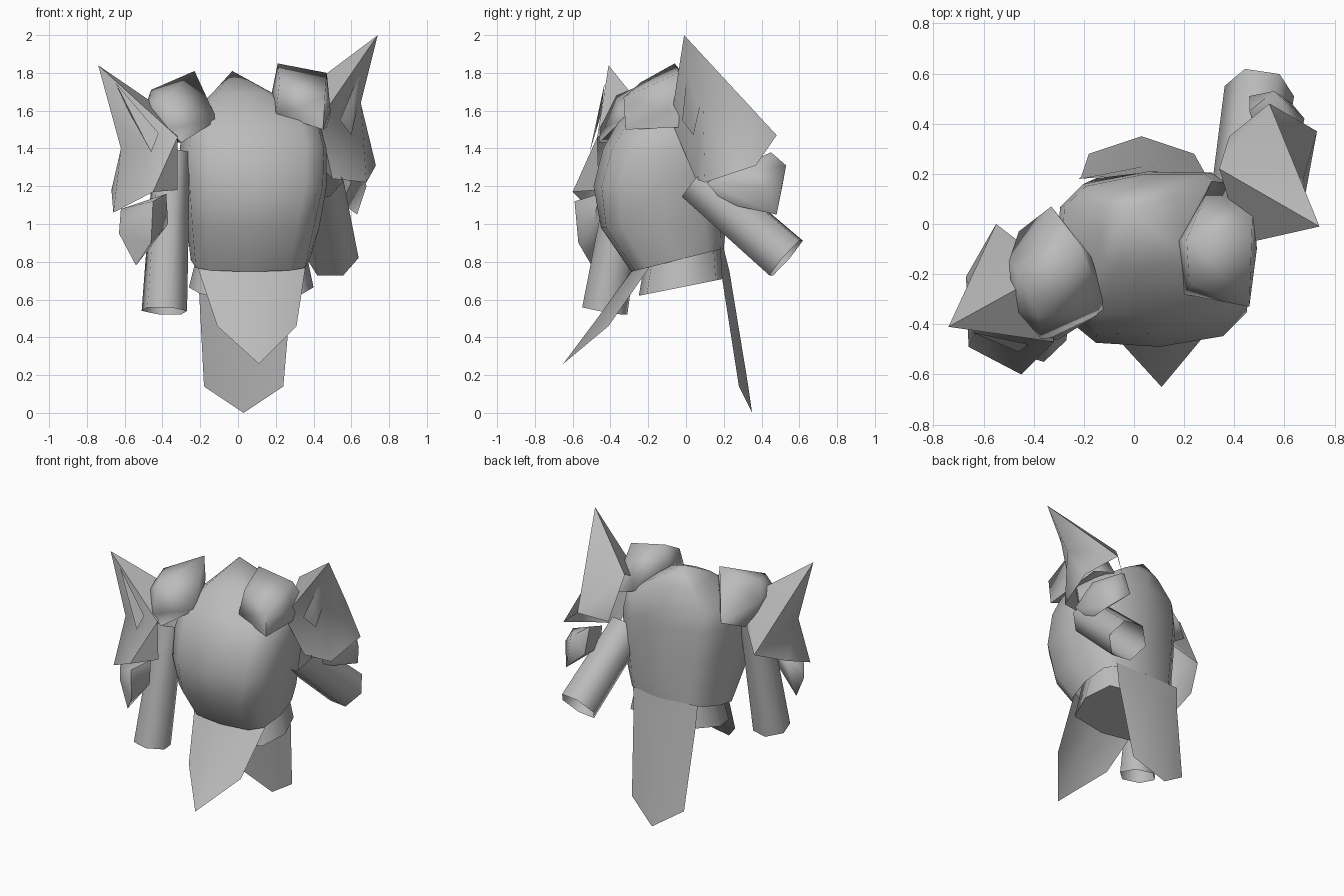
import bpy, bmesh, math
from mathutils import Vector, Matrix

cube = bpy.data.objects.get("Cube")
if cube:
    bpy.data.objects.remove(cube)

grey = bpy.data.materials.new("plain_grey")
grey.use_nodes = True
tone = (0.5, 0.5, 0.5, 1)
grey.diffuse_color = tone
grey.node_tree.nodes["Principled BSDF"].inputs["Base Color"].default_value = tone


def finish(name, bm, angle=65):
    """Turn a bmesh into a smooth shaded object with sharp creases."""
    bmesh.ops.recalc_face_normals(bm, faces=bm.faces)
    mesh = bpy.data.meshes.new(name)
    bm.to_mesh(mesh)
    bm.free()
    obj = bpy.data.objects.new(name, mesh)
    bpy.context.collection.objects.link(obj)
    mesh.materials.append(grey)
    bpy.ops.object.select_all(action="DESELECT")
    obj.select_set(True)
    bpy.context.view_layer.objects.active = obj
    bpy.ops.object.shade_smooth_by_angle(angle=math.radians(angle))


def hull(name, points):
    """Faceted plate wrapped around a few corner points."""
    bm = bmesh.new()
    for p in points:
        bm.verts.new(p)
    result = bmesh.ops.convex_hull(bm, input=bm.verts)
    loose = [v for v in result["geom_interior"] if isinstance(v, bmesh.types.BMVert)]
    bmesh.ops.delete(bm, geom=loose, context="VERTS")
    finish(name, bm, 75)


def loft(name, rings, capped=False, apex=None, closed=True, angle=65):
    """Skin a list of equally long point rows."""
    bm = bmesh.new()
    rows = [[bm.verts.new(p) for p in ring] for ring in rings]
    count = len(rows[0])
    for low, high in zip(rows, rows[1:]):
        for i in range(count if closed else count - 1):
            j = (i + 1) % count
            bm.faces.new((low[i], low[j], high[j], high[i]))
    if capped:
        bm.faces.new(rows[0])
        bm.faces.new(rows[-1])
    if apex:
        top = bm.verts.new(apex)
        for i in range(count):
            bm.faces.new((rows[-1][i], rows[-1][(i + 1) % count], top))
    bmesh.ops.remove_doubles(bm, verts=bm.verts, dist=0.0005)
    finish(name, bm, angle)


def body_ring(z, left, right, front, back, yaw=0, sides=12, tilt=0):
    """Rounded-box cross-section between four limits."""
    ring = []
    for i in range(sides):
        a = math.tau * i / sides
        c, s = math.cos(a), math.sin(a)
        x = math.copysign(abs(c) ** 0.6, c) * (right - left) / 2
        y = math.copysign(abs(s) ** 0.6, s) * (back - front) / 2
        p = Matrix.Rotation(math.radians(yaw), 3, "Z") @ Vector((x, y, 0))
        p += Vector(((left + right) / 2, (front + back) / 2, z))
        p.z += tilt * p.y
        ring.append(p)
    return ring


def tube(name, start, end, r_start, r_end, sides=6):
    """Straight six-sided open sleeve."""
    start, end = Vector(start), Vector(end)
    turn = (end - start).to_track_quat("Z", "Y")
    rings = []
    for centre, r in ((start, r_start), (end, r_end)):
        rings.append([centre + turn @ Vector((r * math.cos(math.tau * i / sides),
                                              r * math.sin(math.tau * i / sides), 0))
                      for i in range(sides)])
    loft(name, rings)


# Torso: chest, waist, sloping shoulders and peaked collar
loft("torso", [
    body_ring(0.82, -0.25, 0.38, -0.29, 0.2, tilt=0.25),
    body_ring(0.98, -0.27, 0.43, -0.45, 0.21),
    body_ring(1.2, -0.3, 0.47, -0.49, 0.21, 3),
    body_ring(1.4, -0.31, 0.47, -0.44, 0.21, 5),
    body_ring(1.54, -0.29, 0.43, -0.36, 0.2, 6),
    body_ring(1.69, -0.14, 0.19, -0.18, 0.15, 6),
], apex=(-0.03, 0.06, 1.81), angle=100)

# Hip block under the waist, tilted towards the front
loft("hips", [body_ring(0.67, -0.26, 0.4, -0.25, 0.2, sides=8, tilt=0.2),
              body_ring(0.9, -0.2, 0.35, -0.2, 0.18, sides=8)], capped=True)


def flap(name, rows):
    """Pointed cloth: each row is centre x, half width, edge y, z, middle y, z."""
    loft(name, [[(x - w, ye, ze), (x, ym, zm), (x + w, ye, ze)]
                for x, w, ye, ze, ym, zm in rows], closed=False)


flap("front_flap", [
    (0.07, 0.29, -0.18, 0.79, -0.29, 0.75),
    (0.1, 0.21, -0.41, 0.46, -0.47, 0.5),
    (0.11, 0, -0.65, 0.26, -0.65, 0.26)])
flap("back_flap", [
    (0.04, 0.26, 0.18, 0.88, 0.2, 0.87),
    (0.04, 0.25, 0.19, 0.72, 0.23, 0.75),
    (0.03, 0.21, 0.28, 0.14, 0.33, 0.14),
    (0.03, 0, 0.35, 0, 0.35, 0)])

# Shoulder pads
hull("left_shoulder_pad", [
    (0.21, -0.06, 1.85), (0.47, -0.04, 1.8), (0.22, -0.24, 1.75), (0.46, -0.33, 1.67),
    (0.2, -0.28, 1.58), (0.45, -0.32, 1.5), (0.17, -0.07, 1.65), (0.49, -0.1, 1.6),
    (0.31, 0.17, 1.57), (0.48, 0.16, 1.52)])
hull("right_shoulder_pad", [
    (-0.23, -0.06, 1.81), (-0.46, -0.2, 1.71), (-0.17, -0.13, 1.68), (-0.48, -0.35, 1.6),
    (-0.11, -0.34, 1.55), (-0.3, -0.46, 1.43), (-0.37, -0.46, 1.5), (-0.5, -0.15, 1.6),
    (-0.33, 0.07, 1.47), (-0.46, -0.03, 1.44), (-0.38, -0.37, 1.68)])

# Horned upper-arm guards: left corner, right corner
guard = {
    "tip": ((0.74, -0.01, 2.0), (-0.74, -0.41, 1.84)),
    "front": ((0.43, -0.08, 1.55), (-0.32, -0.47, 1.46)),
    "side": ((0.65, 0.09, 1.64), (-0.62, -0.41, 1.4)),
    "hem": ((0.68, 0.1, 1.22), (-0.66, -0.49, 1.06)),
    "outer": ((0.73, 0.37, 1.31), (-0.67, -0.21, 1.18)),
    "rear": ((0.54, 0.48, 1.47), (-0.55, 0, 1.27)),
    "heel": ((0.38, 0.35, 1.4), (-0.42, -0.1, 1.4)),
    "inner": ((0.34, 0.22, 1.7), (-0.36, -0.2, 1.58)),
    "low": ((0.5, 0.05, 1.24), (-0.45, -0.6, 1.17)),
    "pit": ((0.46, 0.1, 1.28), (-0.32, -0.46, 1.18))}
guard_faces = ("tip front side", "front low side", "low hem side", "side hem outer",
               "side outer rear", "tip side rear", "tip rear inner", "rear heel inner",
               "tip inner front", "front pit low")
for n, label in enumerate(("left", "right")):
    bm = bmesh.new()
    corners = {k: bm.verts.new(pair[n]) for k, pair in guard.items()}
    for words in guard_faces:
        bm.faces.new([corners[w] for w in words.split()])
    finish(label + "_arm_guard", bm)

# Narrow ridges on the front of the horns
hull("left_guard_ridge", [(0.66, 0.01, 1.84), (0.64, 0.08, 1.65), (0.6, 0.04, 1.47),
                          (0.54, -0.02, 1.55), (0.61, 0, 1.68)])
hull("right_guard_ridge", [(-0.65, -0.43, 1.75), (-0.46, -0.51, 1.38),
                           (-0.42, -0.48, 1.48), (-0.57, -0.45, 1.58)])

# Sleeves
tube("left_sleeve", (0.43, 0.06, 1.23), (0.5, 0.53, 0.82), 0.13, 0.14)
tube("right_sleeve", (-0.35, -0.29, 1.38), (-0.39, -0.43, 0.54), 0.1, 0.125)

# Elbow plates
hull("left_elbow_plate", [
    (0.6, 0.11, 1.22), (0.55, 0.2, 1.11), (0.63, 0.48, 1.05), (0.68, 0.42, 1.2),
    (0.66, 0.36, 1.28), (0.56, 0.53, 1.31), (0.46, 0.45, 1.38), (0.46, 0.51, 1.2)])
hull("right_elbow_plate", [
    (-0.62, -0.47, 1.08), (-0.63, -0.46, 0.95), (-0.54, -0.5, 0.78), (-0.46, -0.57, 0.9),
    (-0.37, -0.49, 1.0), (-0.38, -0.46, 1.16), (-0.45, -0.59, 1.12), (-0.55, -0.36, 1.1)])
